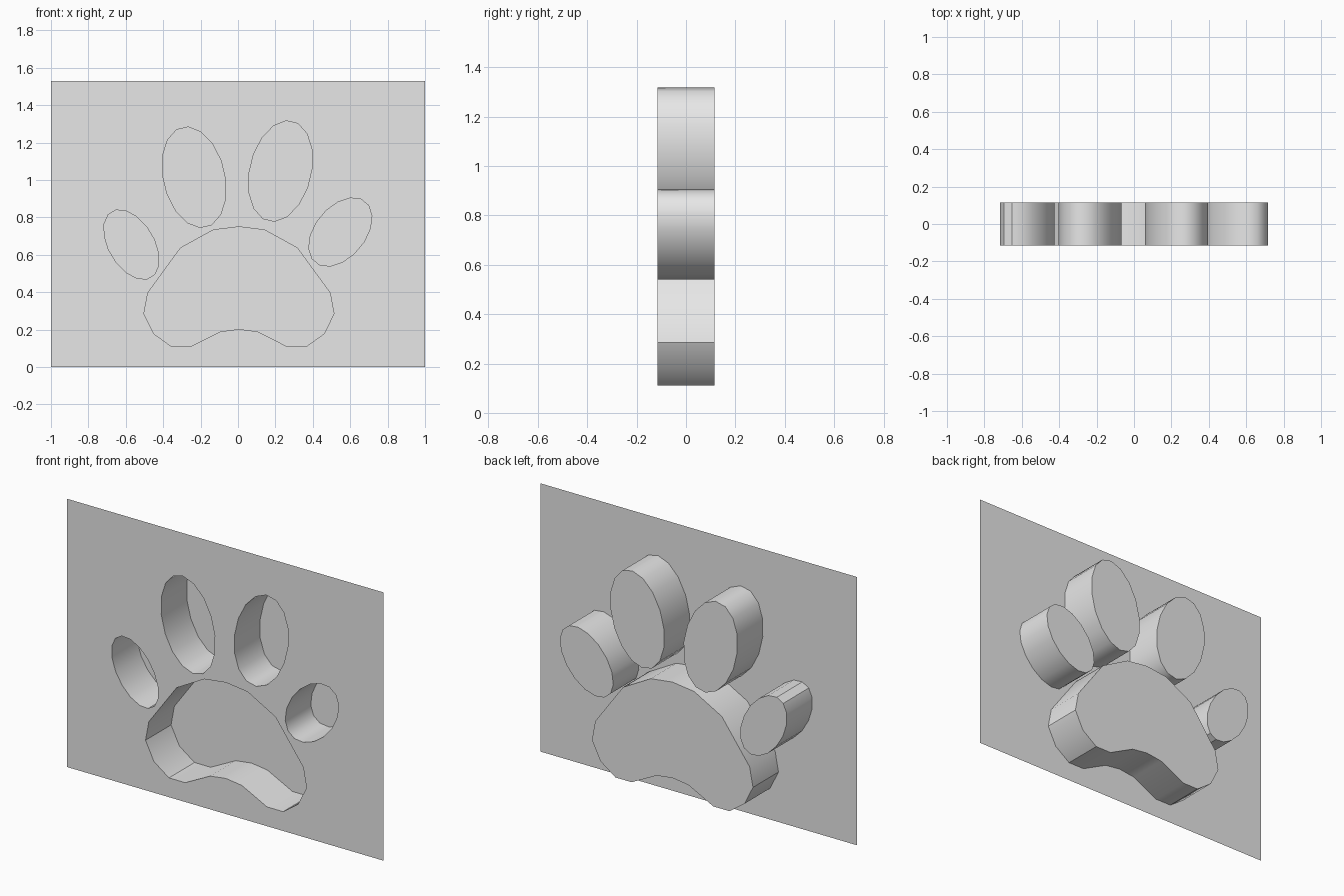
import bpy
import bmesh
from math import sin, cos, pi, radians
from mathutils import Vector

cube = bpy.data.objects.get("Cube")
if cube:
    bpy.data.objects.remove(cube)

FRONT, BACK = -0.115, 0.115

grey = bpy.data.materials.new("light_grey")
grey.use_nodes = True
grey.diffuse_color = (0.8, 0.8, 0.8, 1)
grey.node_tree.nodes["Principled BSDF"].inputs["Base Color"].default_value = (0.8, 0.8, 0.8, 1)


def finish(name, bm):
    mesh = bpy.data.meshes.new(name)
    bm.to_mesh(mesh)
    bm.free()
    mesh.materials.append(grey)
    obj = bpy.data.objects.new(name, mesh)
    bpy.context.collection.objects.link(obj)
    bpy.ops.object.select_all(action="DESELECT")
    obj.select_set(True)
    bpy.context.view_layer.objects.active = obj
    bpy.ops.object.shade_smooth_by_angle(angle=radians(35))


def ring(bm, outline, y):
    return [bm.verts.new((x, y, z)) for x, z in outline]


def toe(cx, cz, short, long, tilt, sides=16):
    """Tilted oval outline, counter-clockwise from the front."""
    t = radians(tilt)
    points = []
    for i in range(sides):
        a = 2 * pi * (i + 0.5) / sides
        u, v = short * cos(a), long * sin(a)
        points.append((cx + u * cos(t) - v * sin(t), cz + u * sin(t) + v * cos(t)))
    return points


def well(name, outline):
    """Open-fronted recess: side walls and a flat floor at the back."""
    bm = bmesh.new()
    rim, floor = ring(bm, outline, FRONT), ring(bm, outline, BACK)
    n = len(outline)
    for i in range(n):
        j = (i + 1) % n
        bm.faces.new((rim[j], rim[i], floor[i], floor[j]))
    bm.faces.new(floor)
    finish(name, bm)


# Main pad outline: right half from bottom to top, then mirrored
half = [(0.10, 0.19), (0.258, 0.11), (0.36, 0.11), (0.455, 0.178), (0.508, 0.285),
        (0.487, 0.397), (0.312, 0.637), (0.137, 0.733)]
MID = 0.005
pad = ([(MID, 0.203)] + [(MID + x, z) for x, z in half] + [(MID, 0.75)]
       + [(MID - x, z) for x, z in reversed(half)])

outlines = {
    "main_pad_well": pad,
    "inner_right_toe_well": toe(-0.235, 1.015, 0.164, 0.274, 13.4),
    "inner_left_toe_well": toe(0.227, 1.048, 0.164, 0.274, -13.4),
    "outer_right_toe_well": toe(-0.570, 0.655, 0.121, 0.205, 31),
    "outer_left_toe_well": toe(0.547, 0.722, 0.134, 0.210, -39.5),
}
for name, outline in outlines.items():
    well(name, outline)

# Thin front sheet with an opening for each well
bm = bmesh.new()
border = [(-1, 0), (1, 0), (1, 1.53), (-1, 1.53)]
for outline in [border, *outlines.values()]:
    verts = ring(bm, outline, FRONT)
    for i, v in enumerate(verts):
        bm.edges.new((verts[i - 1], v))
bmesh.ops.triangle_fill(bm, edges=bm.edges[:], use_beauty=True, normal=Vector((0, -1, 0)))
for face in bm.faces:
    face.normal_update()
    if face.normal.y > 0:
        face.normal_flip()
finish("front_sheet", bm)
